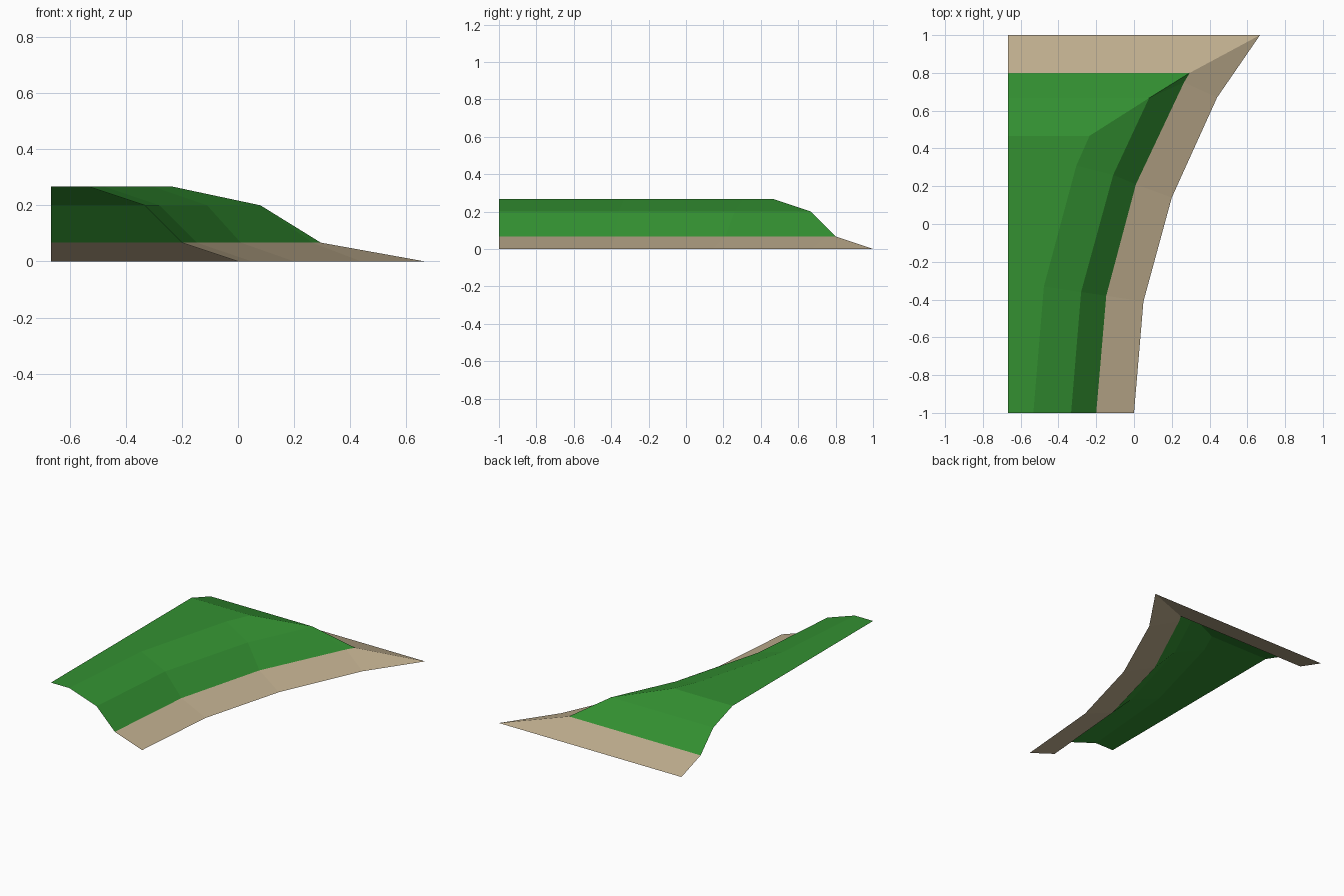
import bpy
import bmesh

cube = bpy.data.objects.get("Cube")
if cube:
    bpy.data.objects.remove(cube, do_unlink=True)

LEFT_EDGE, FRONT = -0.667, -1.0


def make_material(name, colour):
    mat = bpy.data.materials.new(name)
    mat.use_nodes = True
    mat.diffuse_color = colour
    bsdf = next(n for n in mat.node_tree.nodes if n.type == 'BSDF_PRINCIPLED')
    bsdf.inputs["Base Color"].default_value = colour
    bsdf.inputs["Roughness"].default_value = 0.9
    return mat


def contour(height, curve):
    """Level line: follows the curved side, turns the corner, runs along the back."""
    points = curve + [(LEFT_EDGE, curve[-1][1])]
    return [(x, y, height) for x, y in points]


def build_slope(name, contours, mat, cap=False):
    """Open sheet lofted between contours, optionally with a level top."""
    bm = bmesh.new()
    rings = [[bm.verts.new(p) for p in ring] for ring in contours]
    for low, high in zip(rings, rings[1:]):
        for i in range(len(low) - 1):
            bm.faces.new((low[i], low[i + 1], high[i + 1], high[i]))
    if cap:
        corner = bm.verts.new((LEFT_EDGE, FRONT, contours[-1][0][2]))
        bm.faces.new(rings[-1] + [corner])
    # collapse the repeated corner points of the upper contours
    bmesh.ops.remove_doubles(bm, verts=bm.verts[:], dist=0.001)
    bm.normal_update()
    bmesh.ops.reverse_faces(bm, faces=[f for f in bm.faces if f.normal.z < 0])
    mesh = bpy.data.meshes.new(name)
    bm.to_mesh(mesh)
    bm.free()
    mesh.materials.append(mat)
    obj = bpy.data.objects.new(name, mesh)
    bpy.context.collection.objects.link(obj)
    return obj


# Level lines from the foot of the bank to the top of the hill
foot = contour(0, [(0, FRONT), (0.05, -0.41), (0.2, 0.14), (0.44, 0.67), (0.667, 1)])
bank_top = contour(0.067, [(-0.2, FRONT), (-0.147, -0.38), (0.01, 0.21),
                           (0.265, 0.75), (0.295, 0.8)])
shoulder = contour(0.2, [(-0.333, FRONT), (-0.28, -0.36), (-0.11, 0.26),
                         (0.08, 0.667), (0.08, 0.667)])
crest = contour(0.267, [(-0.533, FRONT), (-0.477, -0.33), (-0.305, 0.31),
                        (-0.235, 0.467), (-0.235, 0.467)])

# Sandy strip around the foot, grassy slopes and top above it
sand = make_material("sand", (0.52, 0.42, 0.27, 1))
grass = make_material("grass green", (0.033, 0.28, 0.031, 1))
build_slope("sandy_bank", [foot, bank_top], sand)
build_slope("grass_hill", [bank_top, shoulder, crest], grass, cap=True)
